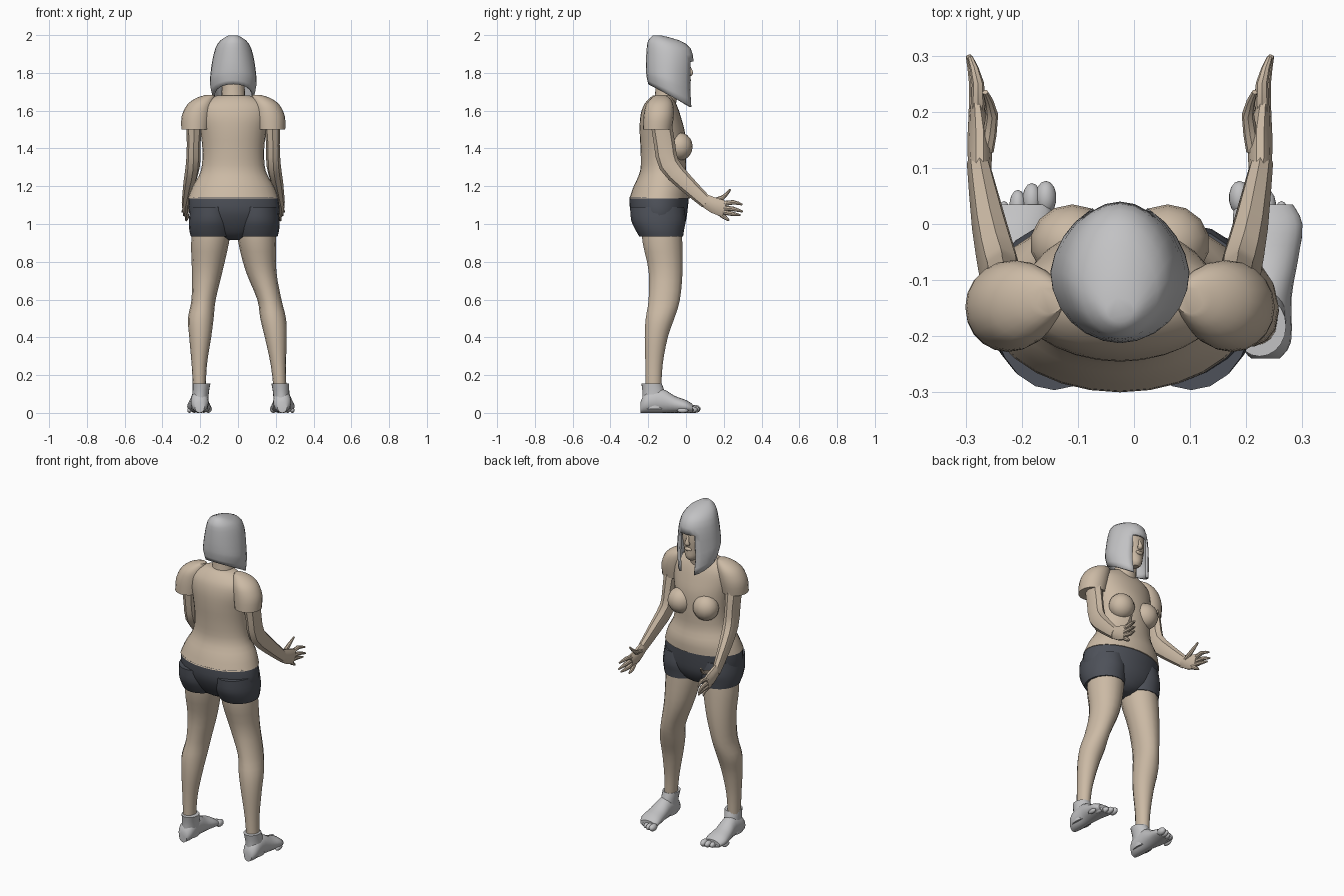
import bpy, bmesh, math
from mathutils import Vector, Matrix

if bpy.data.objects.get("Cube"):
    bpy.data.objects.remove(bpy.data.objects["Cube"])

MID = -0.025          # centre line of the body
X, Y, Z = Vector((1, 0, 0)), Vector((0, 1, 0)), Vector((0, 0, 1))


def material(name, color):
    m = bpy.data.materials.new(name)
    m.use_nodes = True
    m.diffuse_color = (*color, 1)
    m.node_tree.nodes["Principled BSDF"].inputs["Base Color"].default_value = (*color, 1)
    return m


SKIN = material("warm skin", (0.60, 0.49, 0.375))
GREY = material("light grey", (0.54, 0.54, 0.55))
DARK = material("dark slate", (0.075, 0.082, 0.1))


def finish(name, bm, mat, angle=40):
    bmesh.ops.recalc_face_normals(bm, faces=bm.faces)
    mesh = bpy.data.meshes.new(name)
    bm.to_mesh(mesh)
    bm.free()
    mesh.materials.append(mat)
    ob = bpy.data.objects.new(name, mesh)
    bpy.context.collection.objects.link(ob)
    bpy.ops.object.select_all(action="DESELECT")
    ob.select_set(True)
    bpy.context.view_layer.objects.active = ob
    bpy.ops.object.shade_smooth_by_angle(angle=math.radians(angle))
    return ob


def refine(rows, steps):
    """Catmull-Rom interpolation between the rows."""
    rows = [Vector(r) for r in rows]
    out = []
    for i in range(len(rows) - 1):
        a, b = rows[i], rows[i + 1]
        p, q = rows[max(i - 1, 0)], rows[min(i + 2, len(rows) - 1)]
        for k in range(steps):
            t = k / steps
            m, n = (b - p) / 2, (q - a) / 2
            out.append(a + m * t + (3 * (b - a) - 2 * m - n) * t**2
                       + (2 * (a - b) + m + n) * t**3)
    return out + [rows[-1]]


def tube(name, rows, mat, axis=None, sides=20, steps=3):
    """Loft ellipses given as x, y, z, side radius, other radius."""
    rows = refine(rows, steps)
    bm = bmesh.new()
    rings = []
    for i, r in enumerate(rows):
        d = axis or (Vector(rows[min(i + 1, len(rows) - 1)][:3])
                     - Vector(rows[max(i - 1, 0)][:3])).normalized()
        u = (X - d * X.dot(d)).normalized()
        v = d.cross(u)
        c = Vector(r[:3])
        rings.append([bm.verts.new(c + u * r[3] * math.cos(a) + v * r[4] * math.sin(a))
                      for a in (math.tau * k / sides for k in range(sides))])
    for lo, hi in zip(rings, rings[1:]):
        for k in range(sides):
            j = (k + 1) % sides
            bm.faces.new((lo[k], lo[j], hi[j], hi[k]))
    bm.faces.new(rings[0])
    bm.faces.new(rings[-1])
    return finish(name, bm, mat)


def stack(name, rows, mat, **kw):
    """Horizontal loft given as z, centre x, half width, back y, front y."""
    return tube(name, [(x, (b + f) / 2, z, w, (f - b) / 2) for z, x, w, b, f in rows],
                mat, axis=Z, **kw)


def ball(name, centre, size, mat):
    bm = bmesh.new()
    bmesh.ops.create_uvsphere(bm, u_segments=14, v_segments=10, radius=1,
                              matrix=Matrix.Translation(centre) @ Matrix.Diagonal((*size, 1)))
    return finish(name, bm, mat, 60)


# Shirt, neck and head
stack("shirt", [(1.135, MID, .24, -.30, .02), (1.2, MID, .215, -.277, .02),
                (1.28, MID, .172, -.243, .0), (1.38, MID, .163, -.24, .0),
                (1.48, MID, .172, -.245, -.005), (1.56, MID, .185, -.243, -.025),
                (1.62, MID, .18, -.228, -.045), (1.66, MID, .135, -.2, -.065),
                (1.68, MID, .085, -.175, -.075)], SKIN, sides=28)
stack("neck", [(1.6, MID, .075, -.18, -.06), (1.68, MID, .062, -.165, -.045),
               (1.8, MID, .06, -.155, -.03)], SKIN)
stack("head", [(1.688, MID, .018, -.03, .0), (1.71, MID, .042, -.09, .016),
               (1.76, MID, .068, -.16, .016), (1.82, MID, .08, -.175, .02),
               (1.89, MID, .08, -.175, .01), (1.93, MID, .06, -.15, -.03)], SKIN)
tube("nose", [(MID, .01, 1.845, .006, .008), (MID, .023, 1.815, .01, .01),
              (MID, .024, 1.797, .016, .013), (MID, .012, 1.788, .01, .008)], SKIN, sides=10)
ball("lips", (MID, .016, 1.762), (.024, .01, .011), SKIN)

# Hooded bob hair with an opening for the face
SEGS = 24
hair = bmesh.new()
levels = refine([(1.998, .025, -.175, -.13), (1.972, .068, -.2, -.035), (1.93, .095, -.208, .025),
                 (1.86, .112, -.212, .04), (1.80, .12, -.212, .04),
                 (1.745, .124, -.21, .04), (1.675, .11, -.2, .045)], 2)
rings = []
for i, (z, w, back, front) in enumerate(levels):
    drop = .065 * max(0, (i - 6) / (len(levels) - 7))
    ring = []
    for k in range(SEGS):
        a = math.tau * k / SEGS
        s = math.sin(a)
        taper = 1 - .12 * max(s, 0)
        ring.append(hair.verts.new((MID + w * taper * math.cos(a),
                                    (back + front) / 2 + s * (front - back) / 2, z - drop * s)))
    rings.append(ring)
hair.faces.new(rings[0])
for i, (hi, lo) in enumerate(zip(rings, rings[1:])):
    for k in range(SEGS):
        facing = math.sin(math.tau * (k + .5) / SEGS) > .9
        if not (i >= 6 and facing):
            j = (k + 1) % SEGS
            hair.faces.new((hi[k], hi[j], lo[j], lo[k]))
bob = finish("hair", hair, GREY, 60)
shell = bob.modifiers.new("thickness", "SOLIDIFY")
shell.thickness = .012
shell.offset = -1

# Shorts
stack("shorts", [(1.142, MID, .236, -.298, .015), (1.07, -.02, .24, -.295, .008),
                 (1.0, -.02, .215, -.265, -.005), (.94, -.02, .12, -.22, -.04),
                 (.915, -.02, .04, -.17, -.08)], DARK, sides=28)

# Legs lean differently: z, half width, back y, front y, left x, right x
LEG = [(1.0, .1, -.24, -.02, .095, -.135), (.9, .1, -.232, -.017, .102, -.148),
       (.75, .081, -.2, -.016, .122, -.163), (.6, .064, -.2, -.03, .166, -.182),
       (.5, .068, -.215, -.06, .186, -.197), (.4, .058, -.22, -.095, .2, -.2),
       (.25, .04, -.216, -.123, .214, -.205), (.1, .033, -.215, -.13, .224, -.204)]
HIP = [(1.09, .11, -.296, -.01), (1.02, .118, -.29, -.002),
       (.97, .116, -.268, -.01), (.935, .108, -.248, -.015)]

for s, label in ((1, "left"), (-1, "right")):
    def off(rows):
        return [(MID + s * r[0], *r[1:]) for r in rows]

    # Chest and sleeve
    ball(label + "_breast", (MID + s * .085, -.035, 1.41), (.075, .07, .075), SKIN)
    stack(label + "_sleeve", [(z, MID + s * x, w, b, f) for z, x, w, b, f in (
        (1.5, .2, .075, -.228, -.075), (1.57, .193, .08, -.225, -.065),
        (1.63, .175, .07, -.212, -.068), (1.665, .15, .05, -.185, -.085),
        (1.682, .125, .025, -.16, -.11))], SKIN)

    # Arm, bent at the elbow
    tube(label + "_arm", off([(.205, -.135, 1.56, .045, .055), (.21, -.113, 1.42, .036, .056),
                              (.213, -.09, 1.315, .038, .055), (.232, -.005, 1.22, .032, .046),
                              (.253, .11, 1.113, .02, .034)]), SKIN, sides=8, steps=2)

    # Hand with spread fingers
    tube(label + "_palm", off([(.25, .09, 1.13, .02, .034), (.25, .15, 1.098, .022, .044),
                               (.255, .205, 1.08, .014, .045)]), SKIN, sides=10, steps=2)
    for finger, base, bend, tip in (
            ("thumb", (.238, .13, 1.12), (.228, .195, 1.14), (.24, .235, 1.183)),
            ("index", (.255, .19, 1.105), (.253, .25, 1.115), (.267, .297, 1.103)),
            ("middle", (.257, .19, 1.085), (.258, .25, 1.08), (.27, .3, 1.065)),
            ("ring", (.255, .19, 1.065), (.252, .24, 1.055), (.262, .287, 1.047)),
            ("little", (.25, .175, 1.058), (.245, .205, 1.036), (.25, .228, 1.018))):
        tube(f"{label}_{finger}_finger", off([(*base, .013, .013), (*bend, .011, .012),
                                              (*tip, .005, .005)]), SKIN, sides=8, steps=2)

    # Leg and shorts cuff
    stack(label + "_leg", [(z, xl if s > 0 else xr, w, b, f)
                           for z, w, b, f, xl, xr in LEG], SKIN, sides=14)
    stack(label + "_shorts_leg", [(z, -.02 + s * .122, w, b, f) for z, w, b, f in HIP], DARK)

    # Foot: ankle cuff, sole and toes
    foot = .234 if s > 0 else -.203
    stack(label + "_ankle", [(.155, foot - s * .01, .047, -.236, -.128),
                             (.1, foot - s * .005, .043, -.23, -.11),
                             (.02, foot, .045, -.235, -.1)], GREY)
    tube(label + "_foot", [(foot + s * x, y, h, w, h) for x, y, w, h in (
        (.0, -.24, .025, .03), (.0, -.21, .046, .055), (.0, -.13, .047, .064),
        (.004, -.06, .055, .045), (.004, .0, .062, .034), (-.003, .035, .052, .023))],
        GREY, axis=Y)
    for i in range(5):
        r = .021 - .002 * i
        ball(f"{label}_toe_{i + 1}", (foot + s * (-.046 + .025 * i), .047 - .004 * i * i, r),
             (r * .9, .03, r), GREY)
